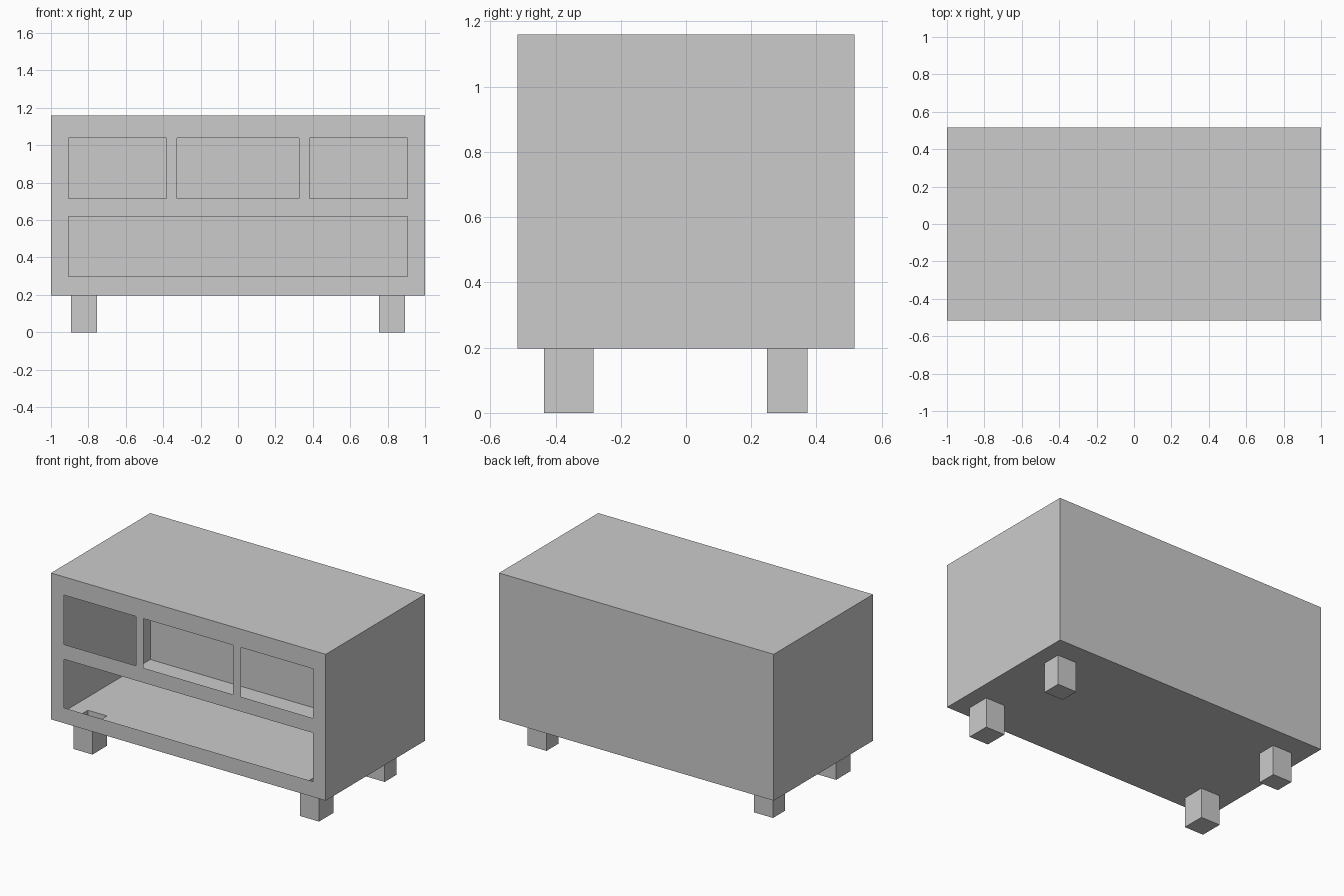
import bpy, bmesh

if "Cube" in bpy.data.objects:
    bpy.data.objects.remove(bpy.data.objects["Cube"])

W, D = 1.0, 0.516            # half width, half depth
Z0, Z1 = 0.197, 1.16         # carcass bottom and top
LX = (0.755, 0.894)          # leg extent in x (right side)
LEGS = {"front_leg": (-0.435, -0.284), "back_leg": (0.248, 0.372)}


def finish(name, bm):
    bmesh.ops.remove_doubles(bm, verts=bm.verts, dist=1e-5)
    mesh = bpy.data.meshes.new(name)
    bm.to_mesh(mesh)
    bm.free()
    obj = bpy.data.objects.new(name, mesh)
    bpy.context.collection.objects.link(obj)
    return obj


def panel(name, u, v, place, holes=(), flip=False):
    """Flat thin sheet over ranges u and v, with rectangular openings."""
    us = sorted({*u, *(c for h in holes for c in h[:2])})
    vs = sorted({*v, *(c for h in holes for c in h[2:])})
    bm = bmesh.new()
    for a, b in zip(us, us[1:]):
        for c, d in zip(vs, vs[1:]):
            mu, mv = (a + b) / 2, (c + d) / 2
            if any(h[0] < mu < h[1] and h[2] < mv < h[3] for h in holes):
                continue
            pts = [(a, c), (b, c), (b, d), (a, d)]
            if flip:
                pts.reverse()
            bm.faces.new([bm.verts.new(place(*p)) for p in pts])
    return finish(name, bm)


X, Y, Z = (-W, W), (-D, D), (Z0, Z1)

# front frame with three upper openings and one wide lower opening
openings = [(-0.907, -0.382, 0.715, 1.04), (-0.325, 0.325, 0.715, 1.04),
            (0.382, 0.907, 0.715, 1.04), (-0.907, 0.907, 0.298, 0.618)]
panel("front_frame", X, Z, lambda u, v: (u, -D, v), openings)

# plain back, sides and top
panel("back_panel", X, Z, lambda u, v: (u, D, v), flip=True)
panel("right_side", Y, Z, lambda u, v: (W, u, v))
panel("left_side", Y, Z, lambda u, v: (-W, u, v), flip=True)
panel("top", X, Y, lambda u, v: (u, v, Z1))

# floor, open above each hollow leg
leg_holes = [(*xr, *yr) for yr in LEGS.values()
             for xr in (LX, (-LX[1], -LX[0]))]
panel("floor", X, Y, lambda u, v: (u, v, Z0), leg_holes, flip=True)

# hollow legs, closed at the foot and mirrored to the left
for name, (y0, y1) in LEGS.items():
    bm = bmesh.new()
    bmesh.ops.create_cube(bm, size=1)
    for vert in bm.verts:
        x, y, z = vert.co
        vert.co = (LX[x > 0], y1 if y > 0 else y0, Z0 if z > 0 else 0)
    bm.normal_update()
    bmesh.ops.delete(bm, geom=[f for f in bm.faces if f.normal.z > 0.5],
                     context='FACES_ONLY')
    leg = finish(name, bm)
    leg.modifiers.new("mirror", 'MIRROR').use_mirror_merge = False
